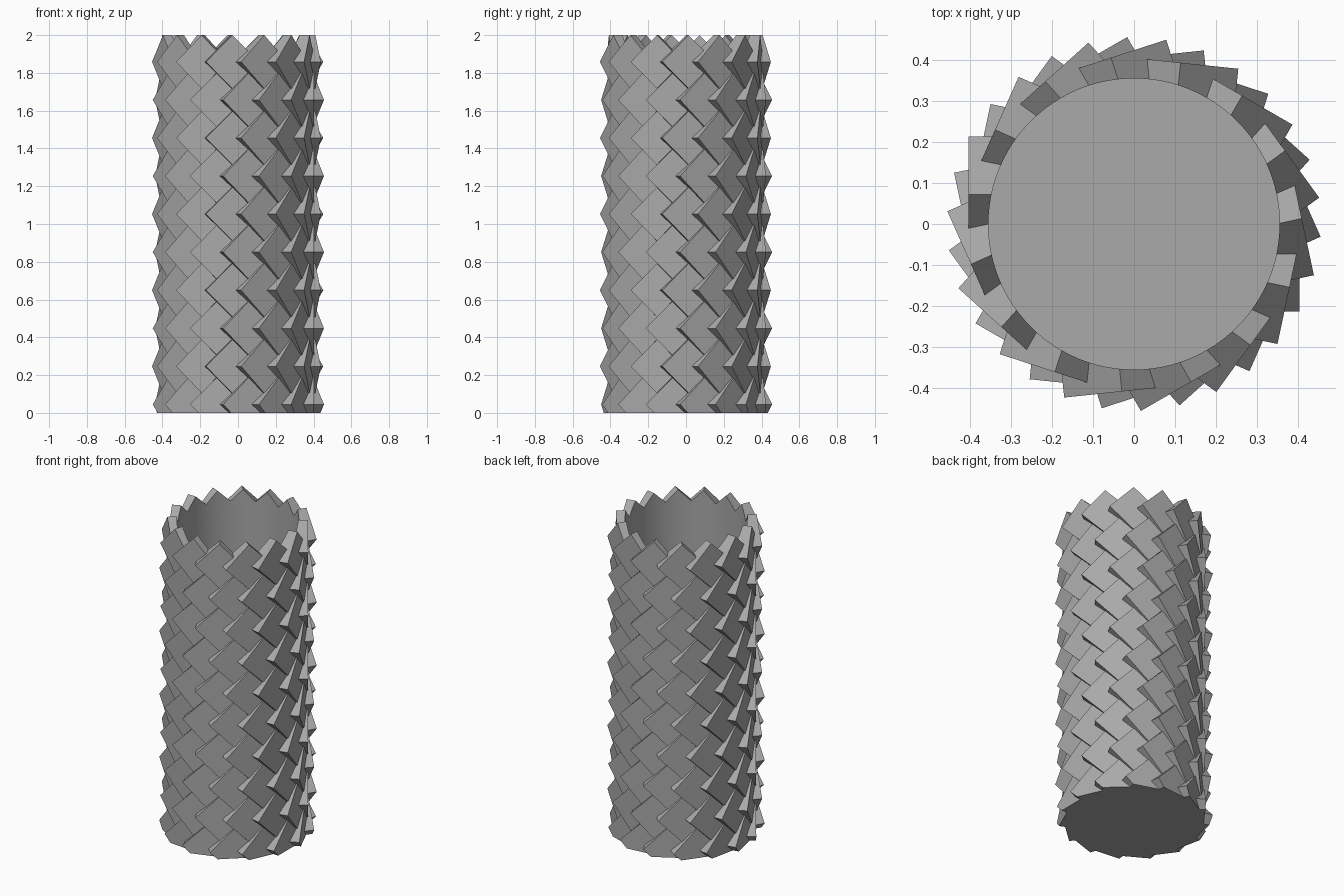
import bpy, bmesh, math
from mathutils import Matrix

if "Cube" in bpy.data.objects:
    bpy.data.objects.remove(bpy.data.objects["Cube"])

ROWS, PER_ROW = 10, 15          # woven courses and tiles in each
SIDE, DEPTH = 0.20, 0.11        # square tile size
FACE_DIST = 0.403               # distance of a tile face from the axis
SHIFT = -0.072                  # sideways slip that lifts one corner
HALF = SIDE / math.sqrt(2)
TOP_ROW, BOTTOM_ROW = 2.0 - HALF, 0.045
HOLE_R, FLOOR_Z = 0.355, 0.05

grey = bpy.data.materials.new("grey")
grey.diffuse_color = (0.40, 0.40, 0.40, 1)
grey.use_nodes = True
grey.node_tree.nodes["Principled BSDF"].inputs["Base Color"].default_value = grey.diffuse_color


def cylinder(bm, radius, z0, z1, sides=96):
    bmesh.ops.create_cone(bm, cap_ends=True, segments=sides, radius1=radius,
                          radius2=radius, depth=z1 - z0,
                          matrix=Matrix.Translation((0, 0, (z0 + z1) / 2)))


def make_object(name, bm):
    mesh = bpy.data.meshes.new(name)
    bm.to_mesh(mesh)
    bm.free()
    obj = bpy.data.objects.new(name, mesh)
    mesh.materials.append(grey)
    bpy.context.collection.objects.link(obj)
    return obj


# Core wall with rings of diamond tiles, alternate rows offset by half a step
bm = bmesh.new()
cylinder(bm, 0.372, -0.1, 1.9)
step = 2 * math.pi / PER_ROW
for row in range(ROWS):
    z = BOTTOM_ROW + (TOP_ROW - BOTTOM_ROW) * row / (ROWS - 1)
    for i in range(PER_ROW):
        angle = step * (i + 0.5 * (row % 2))
        place = (Matrix.Rotation(angle, 4, 'Z')
                 @ Matrix.Translation((FACE_DIST - DEPTH / 2, SHIFT, z))
                 @ Matrix.Rotation(math.pi / 4, 4, 'X')
                 @ Matrix.Diagonal((DEPTH, SIDE, SIDE, 1)))
        bmesh.ops.create_cube(bm, size=1, matrix=place)
cup = make_object("woven_cup", bm)

# Cutter: round hollow above the floor, and everything below the base
bm = bmesh.new()
cylinder(bm, HOLE_R, FLOOR_Z, 2.5)
bmesh.ops.create_cube(bm, size=1, matrix=Matrix.Translation((0, 0, -0.5))
                      @ Matrix.Diagonal((2, 2, 1, 1)))
cutter = make_object("hollow_cutter", bm)
cutter.hide_render = True
cutter.hide_set(True)

# Fuse the tiles and cut the hollow
mod = cup.modifiers.new("hollow", 'BOOLEAN')
mod.operation = 'DIFFERENCE'
mod.solver = 'EXACT'
mod.use_self = True
mod.object = cutter
bpy.context.view_layer.objects.active = cup
cup.select_set(True)
bpy.ops.object.modifier_apply(modifier=mod.name)
bpy.data.objects.remove(cutter, do_unlink=True)

# Smooth the round inside, keep the tiles crisp
bpy.ops.object.shade_smooth_by_angle(angle=math.radians(8))
